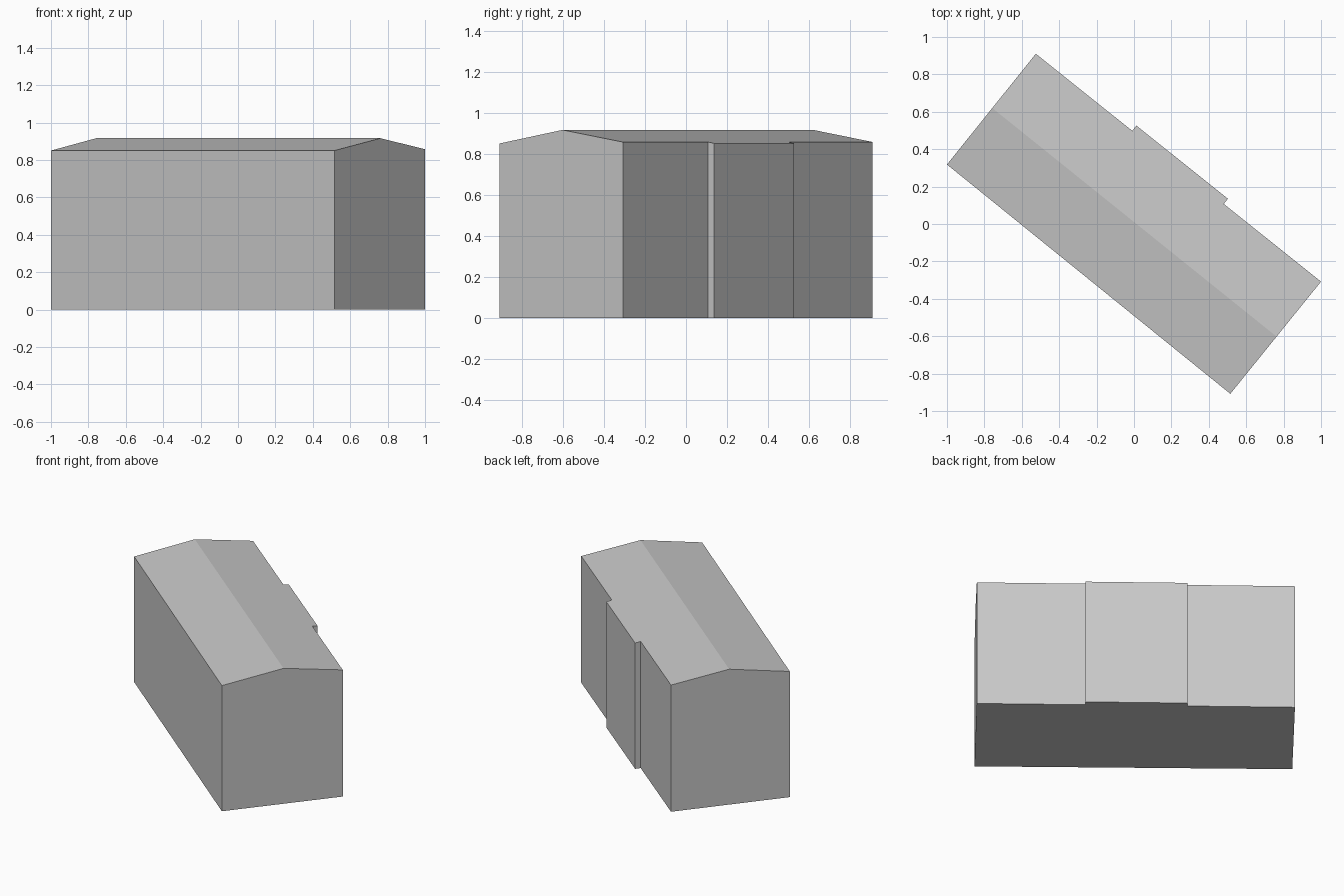
import bpy
import bmesh
from mathutils import Vector

cube = bpy.data.objects.get("Cube")
if cube:
    bpy.data.objects.remove(cube, do_unlink=True)

# Single plain grey
grey = bpy.data.materials.new("plain grey")
grey.use_nodes = True
colour = (0.58, 0.58, 0.58, 1)
grey.diffuse_color = colour
grey.node_tree.nodes["Principled BSDF"].inputs["Base Color"].default_value = colour

EAVE_FRONT, EAVE_BACK, EAVE_BAY, RIDGE = 0.85, 0.857, 0.851, 0.916

# Footprint corners, anticlockwise: main block, with a shallow bay on the back wall
front_a, front_b = Vector((-1, 0.318)), Vector((0.515, -0.908))
back_b, back_a = Vector((1, -0.308)), Vector((-0.525, 0.91))
out = Vector((0.022, 0.028))
bay_b = back_b.lerp(back_a, 0.341)
bay_a = back_b.lerp(back_a, 0.662)
plan = [(front_a, EAVE_FRONT), (front_b, EAVE_FRONT), (back_b, EAVE_BACK),
        (bay_b, EAVE_BACK), (bay_b + out, EAVE_BAY),
        (bay_a + out, EAVE_BAY), (bay_a, EAVE_BACK), (back_a, EAVE_BACK)]

bm = bmesh.new()
base = [bm.verts.new((p.x, p.y, 0)) for p, z in plan]
eave = [bm.verts.new((p.x, p.y, z)) for p, z in plan]
ridge_a, ridge_b = [bm.verts.new((*p.lerp(q, 0.51), RIDGE))
                    for p, q in ((front_a, back_a), (front_b, back_b))]

# Walls, with the ridge point included in the two gable ends
gables = {1: [ridge_b], len(plan) - 1: [ridge_a]}
for i in range(len(plan)):
    j = (i + 1) % len(plan)
    bm.faces.new([base[i], base[j], eave[j]] + gables.get(i, []) + [eave[i]])

# Floor and the two shallow roof slopes
bm.faces.new(base[::-1])
bm.faces.new([eave[0], eave[1], ridge_b, ridge_a])
bm.faces.new([ridge_a, ridge_b] + eave[2:])
bmesh.ops.recalc_face_normals(bm, faces=bm.faces)

mesh = bpy.data.meshes.new("building")
bm.to_mesh(mesh)
bm.free()
mesh.materials.append(grey)
building = bpy.data.objects.new("building", mesh)
bpy.context.collection.objects.link(building)
